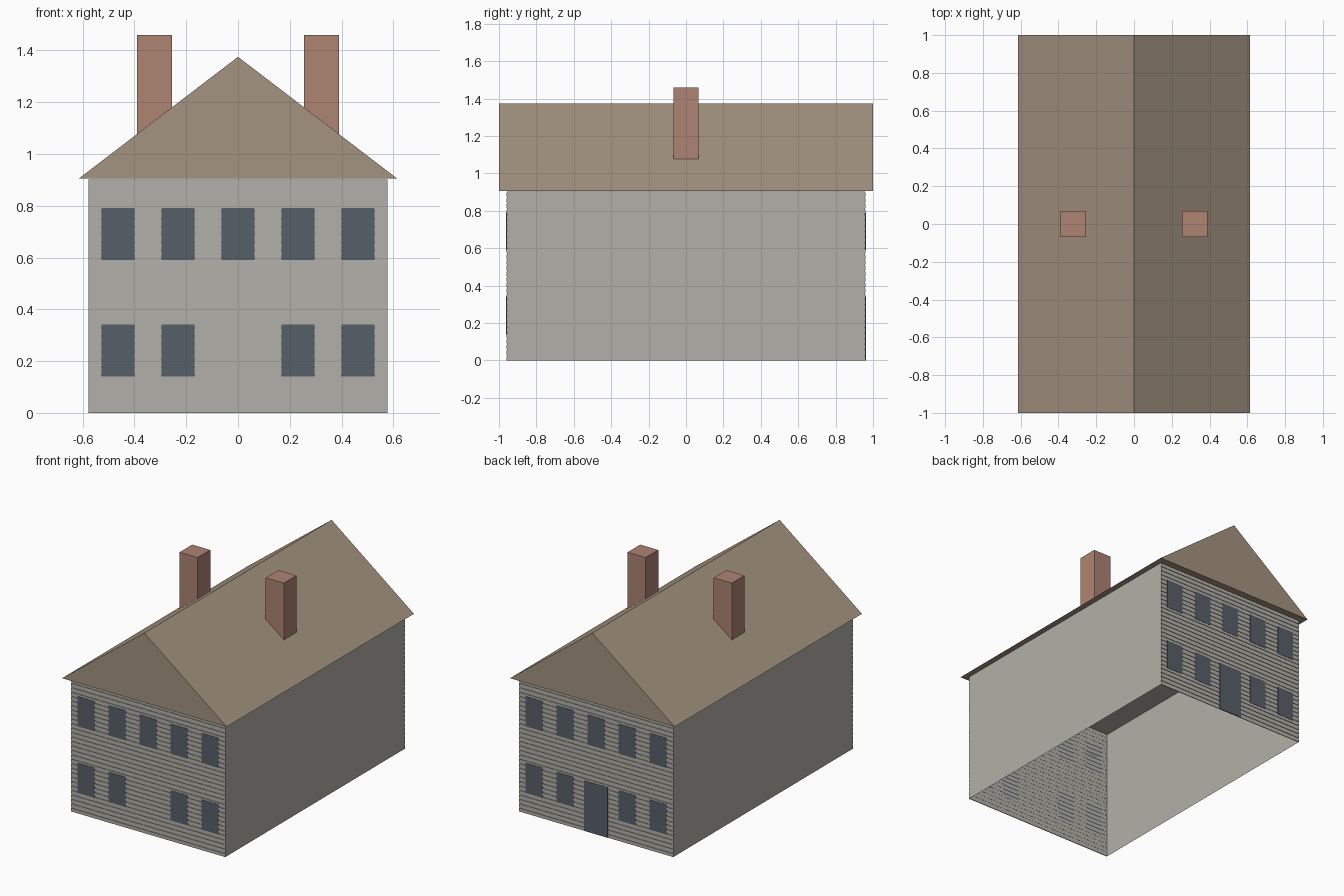
import bpy
import bmesh
from mathutils import Matrix, Vector

if "Cube" in bpy.data.objects:
    bpy.data.objects.remove(bpy.data.objects["Cube"], do_unlink=True)


def material(name, rgb):
    # Convert display values to linear
    linear = [((c / 255 + 0.055) / 1.055) ** 2.4 for c in rgb] + [1]
    mat = bpy.data.materials.new(name)
    mat.diffuse_color = linear
    mat.use_nodes = True
    mat.node_tree.nodes["Principled BSDF"].inputs["Base Color"].default_value = linear
    return mat


wall_grey = material("wall grey", (178, 176, 168))
roof_brown = material("roof brown", (164, 147, 128))
brick_red = material("brick red", (174, 131, 114))
glass_blue = material("window slate blue", (86, 96, 105))


def add_box(bm, lo, hi):
    lo, hi = Vector(lo), Vector(hi)
    matrix = Matrix.Translation((lo + hi) / 2) @ Matrix.Diagonal((*(hi - lo), 1))
    return bmesh.ops.create_cube(bm, size=1, matrix=matrix)["verts"]


def finish(bm, name, mat):
    bmesh.ops.recalc_face_normals(bm, faces=bm.faces)
    mesh = bpy.data.meshes.new(name)
    bm.to_mesh(mesh)
    bm.free()
    mesh.materials.append(mat)
    obj = bpy.data.objects.new(name, mesh)
    bpy.context.collection.objects.link(obj)
    return obj


HALF_W, WALL_Y, EAVE = 0.577, 0.956, 0.905

# House body, open underneath
bm = bmesh.new()
add_box(bm, (-HALF_W, -WALL_Y, 0), (HALF_W, WALL_Y, EAVE - 0.003))
bm.faces.ensure_lookup_table()
floor = min(bm.faces, key=lambda f: f.calc_center_median().z)
bmesh.ops.delete(bm, geom=[floor], context="FACES_ONLY")
finish(bm, "house_walls", wall_grey)

# Gable roof: a triangular profile run along the house
bm = bmesh.new()
profile = [(-0.615, EAVE), (0.615, EAVE), (0, 1.375)]
gable = bm.faces.new([bm.verts.new((x, -1, z)) for x, z in profile])
run = bmesh.ops.extrude_face_region(bm, geom=[gable], use_keep_orig=True)["geom"]
bmesh.ops.translate(bm, vec=(0, 2, 0),
                    verts=[v for v in run if isinstance(v, bmesh.types.BMVert)])
finish(bm, "roof", roof_brown)

# Chimneys
for side, name in ((-1, "right_chimney"), (1, "left_chimney")):
    bm = bmesh.new()
    xs = sorted((side * 0.255, side * 0.39))
    add_box(bm, (xs[0], -0.068, 1.0), (xs[1], 0.068, 1.46))
    finish(bm, name, brick_red)


def wall_plate(bm, end, x0, x1, z0, z1, depth):
    ys = sorted((end * (WALL_Y - 0.001), end * (WALL_Y + depth)))
    add_box(bm, (x0, ys[0], z0), (x1, ys[1], z1))


# Siding boards, windows and door on both end walls
BOARDS = 30
pitch = EAVE / BOARDS
for end, label in ((-1, "front"), (1, "back")):
    bm = bmesh.new()
    for i in range(BOARDS):
        wall_plate(bm, end, -HALF_W, HALF_W, i * pitch, i * pitch + 0.022, 0.004)
    finish(bm, label + "_siding", wall_grey)

    bm = bmesh.new()
    for sill in (0.14, 0.59):
        for column in range(-2, 3):
            if column == 0 and sill < 0.5:
                continue
            x = column * 0.2315
            wall_plate(bm, end, x - 0.064, x + 0.064, sill, sill + 0.202, 0.006)
    finish(bm, label + "_windows", glass_blue)

bm = bmesh.new()
wall_plate(bm, 1, -0.088, 0.088, 0, 0.34, 0.006)
finish(bm, "back_door", glass_blue)
